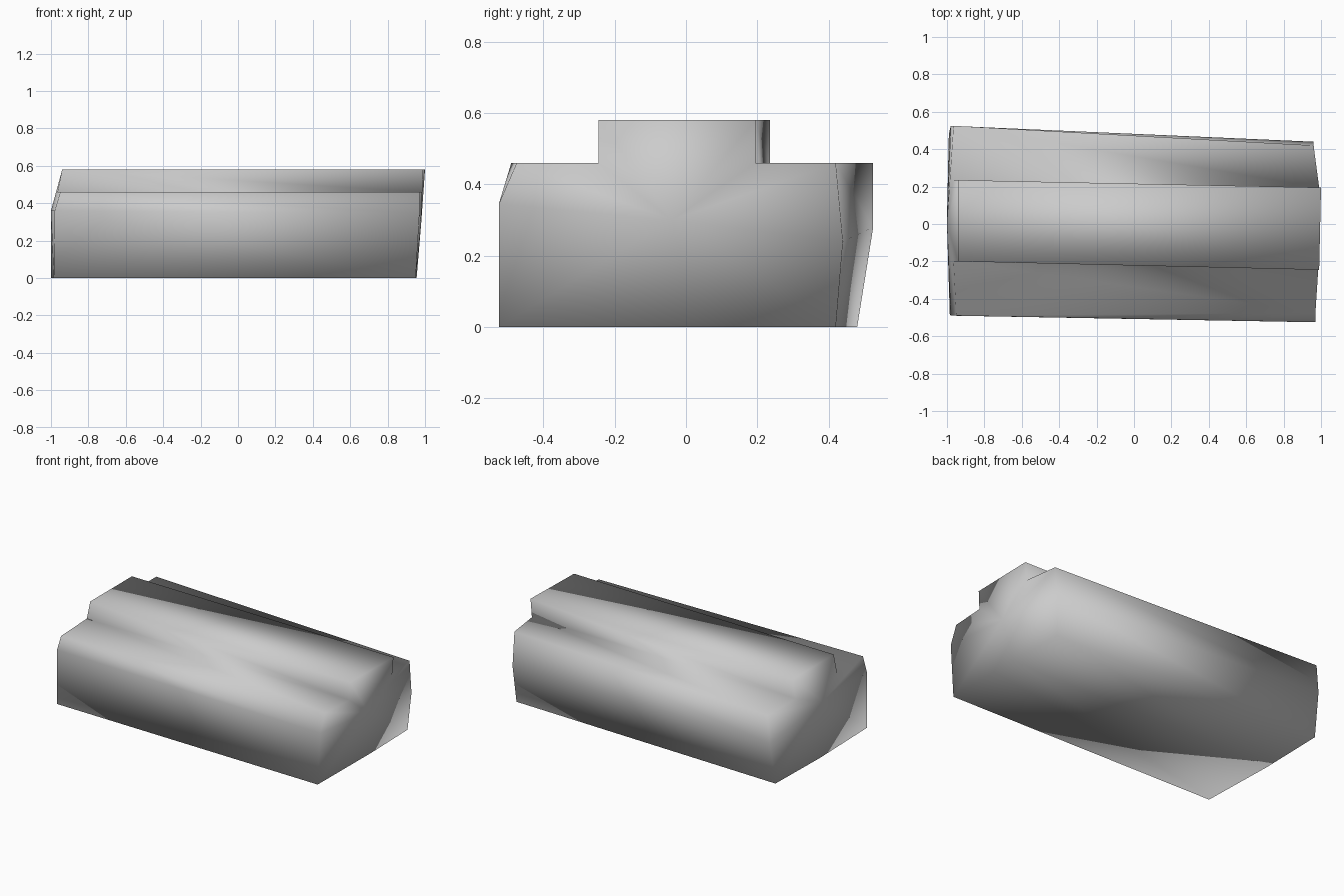
import bpy
import bmesh

default = bpy.data.objects.get("Cube")
if default:
    bpy.data.objects.remove(default, do_unlink=True)

STEP, TOP = 0.46, 0.58


def make_material(name, colour):
    mat = bpy.data.materials.new(name)
    mat.use_nodes = True
    mat.diffuse_color = colour
    mat.node_tree.nodes["Principled BSDF"].inputs["Base Color"].default_value = colour
    return mat


# Stepped cross-sections at the two slightly skewed ends, starting at front bottom
right_end = [
    (-0.985, -0.485, 0), (-1.0, 0.03, 0), (-0.99, 0.48, 0),
    (-0.98, 0.525, 0.28), (-0.965, 0.525, STEP), (-0.965, 0.235, STEP),
    (-0.94, 0.235, TOP), (-0.94, -0.2, TOP), (-0.965, -0.2, STEP),
    (-0.95, -0.49, STEP), (-0.98, -0.49, 0.36),
]
left_end = [
    (0.95, -0.525, 0), (0.955, 0.03, 0), (0.945, 0.42, 0),
    (0.96, 0.44, 0.24), (0.96, 0.42, STEP), (0.99, 0.195, STEP),
    (1.0, 0.195, TOP), (0.99, -0.245, TOP), (0.985, -0.245, STEP),
    (0.97, -0.475, STEP), (0.97, -0.525, 0.345),
]

# Loft the long sides between the ends, then close each end with a fan
bm = bmesh.new()
ring_a = [bm.verts.new(p) for p in right_end]
ring_b = [bm.verts.new(p) for p in left_end]
hub_a = bm.verts.new((-1.0, 0.0, 0.36))
hub_b = bm.verts.new((0.98, -0.04, 0.3))
count = len(ring_a)
for i in range(count):
    j = (i + 1) % count
    bm.faces.new((ring_a[i], ring_a[j], ring_b[j], ring_b[i]))
    bm.faces.new((ring_a[j], ring_a[i], hub_a))
    bm.faces.new((ring_b[i], ring_b[j], hub_b))
bmesh.ops.recalc_face_normals(bm, faces=bm.faces)
for face in bm.faces:
    face.smooth = True

mesh = bpy.data.meshes.new("stepped_block")
bm.to_mesh(mesh)
bm.free()
mesh.materials.append(make_material("plain_grey", (0.6, 0.6, 0.6, 1)))
block = bpy.data.objects.new("stepped_block", mesh)
bpy.context.collection.objects.link(block)
